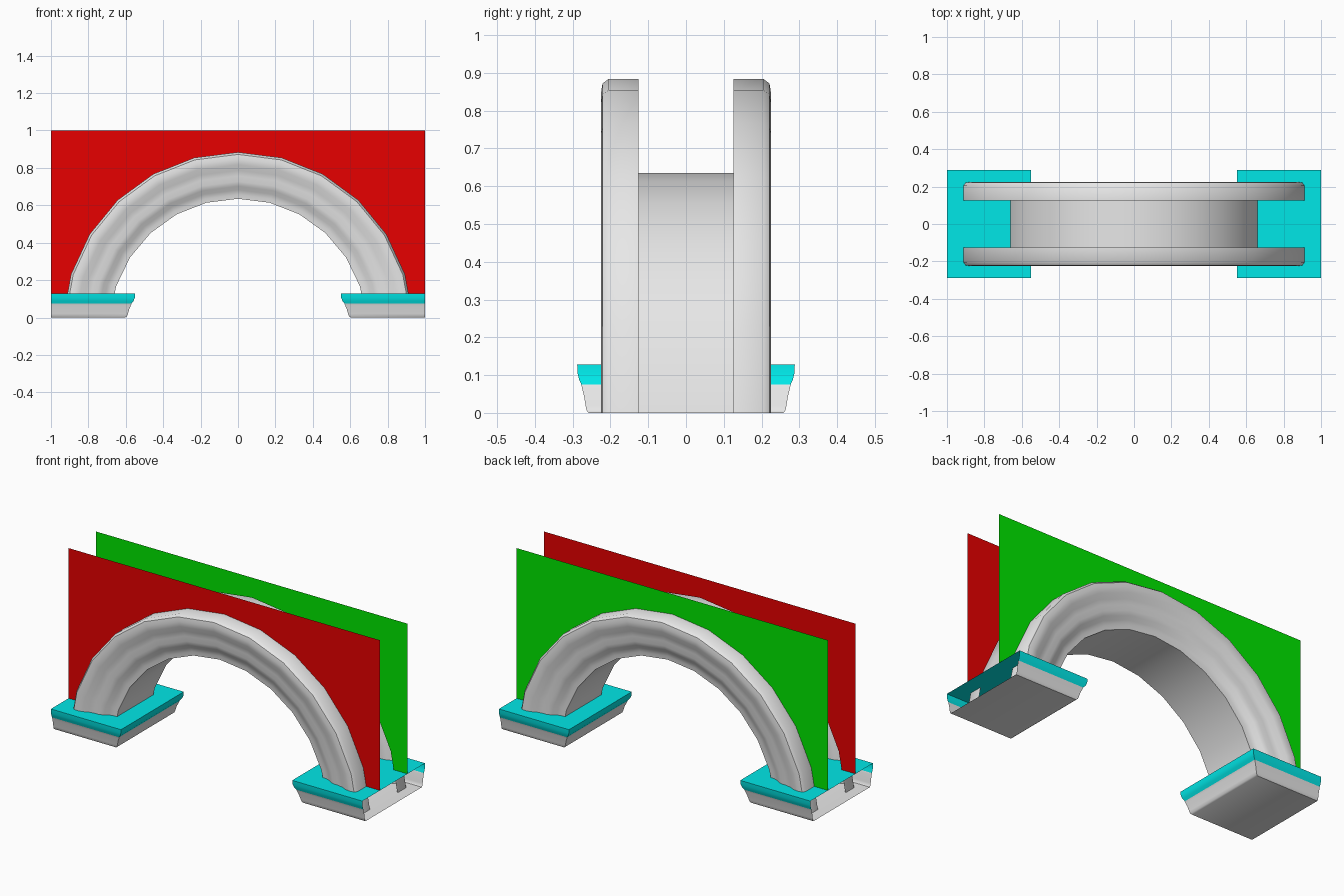
import bpy, bmesh
from math import asin, pi, sin, cos, radians

cube = bpy.data.objects.get("Cube")
if cube:
    bpy.data.objects.remove(cube, do_unlink=True)


def material(name, rgb):
    m = bpy.data.materials.new(name)
    m.use_nodes = True
    colour = (*rgb, 1)
    m.diffuse_color = colour
    bsdf = m.node_tree.nodes["Principled BSDF"]
    bsdf.inputs["Base Color"].default_value = colour
    bsdf.inputs["Roughness"].default_value = 0.7
    return m


grey = material("plaster grey", (0.8, 0.8, 0.8))
red = material("wall red", (0.8, 0, 0))
green = material("wall green", (0, 0.8, 0))
teal = material("trim teal", (0, 0.8, 0.8))

CENTRE = -0.053      # height of the arch centre
OUTER, INNER = 0.937, 0.688
SEGMENTS = 12
WALL_Y = 0.126
FOOT_TOP = 0.128


def arc(radius):
    """Points (x, z) over the arch, from ground to ground."""
    start = asin(-CENTRE / radius)
    step = (pi - 2 * start) / SEGMENTS
    return [(radius * cos(start + i * step), CENTRE + radius * sin(start + i * step))
            for i in range(SEGMENTS + 1)]


def finish(name, bm, mats, smooth=True):
    mesh = bpy.data.meshes.new(name)
    bm.to_mesh(mesh)
    bm.free()
    for m in mats:
        mesh.materials.append(m)
    obj = bpy.data.objects.new(name, mesh)
    bpy.context.collection.objects.link(obj)
    if smooth:
        bpy.ops.object.select_all(action="DESELECT")
        obj.select_set(True)
        bpy.context.view_layer.objects.active = obj
        bpy.ops.object.shade_smooth_by_angle(angle=radians(40))
    return obj


def sweep(name, profile):
    """Sweep a (y, radius) profile over the arch."""
    bm = bmesh.new()
    rows = [[bm.verts.new((x, y, z)) for x, z in arc(r)] for y, r in profile]
    for a, b in zip(rows, rows[1:]):
        for i in range(SEGMENTS):
            bm.faces.new((a[i], a[i + 1], b[i + 1], b[i]))
    finish(name, bm, [grey])


# Arch: soffit and a moulding on each side
sweep("arch_soffit", [(-WALL_Y, INNER), (WALL_Y, INNER)])
moulding = [(WALL_Y, OUTER), (0.205, OUTER), (0.221, 0.925), (0.225, 0.90),
            (0.220, 0.87), (0.206, 0.84), (0.200, 0.81), (0.199, 0.78),
            (0.190, 0.755), (0.175, 0.735), (0.168, 0.71), (0.166, INNER),
            (WALL_Y, INNER)]
sweep("front_moulding", [(-y, r) for y, r in moulding])
sweep("back_moulding", moulding[::-1])


# Walls: flat sheets cut out along the outside of the arch
def wall(name, y, mat):
    pts = arc(OUTER)
    (x0, z0), (x1, z1) = pts[0], pts[1]
    foot_x = x0 + (x1 - x0) * (FOOT_TOP - z0) / (z1 - z0)
    curve = [(foot_x, FOOT_TOP)] + pts[1:-1] + [(-foot_x, FOOT_TOP)]
    bm = bmesh.new()
    top = 1.0
    low = [bm.verts.new((x, y, z)) for x, z in curve]
    # Strips join the curve to the straight border
    border = []
    for i, (x, z) in enumerate(curve):
        if i in (0, SEGMENTS):
            border.append((1 if x > 0 else -1, z))
        elif z < abs(x):
            border.append((1 if x > 0 else -1, z))
        else:
            border.append((x, top))
    high = [bm.verts.new((x, y, z)) for x, z in border]
    for i in range(SEGMENTS):
        loop = [low[i], high[i], high[i + 1], low[i + 1]]
        (ax, az), (bx, bz) = border[i], border[i + 1]
        if abs(ax - bx) > 1e-4 and abs(az - bz) > 1e-4:
            corner = bm.verts.new((1 if ax + bx > 0 else -1, y, top))
            loop.insert(2, corner)
        if y > 0:
            loop.reverse()
        bm.faces.new(loop)
    bm.normal_update()
    finish(name, bm, [mat], smooth=False)


wall("front_wall", -WALL_Y, red)
wall("back_wall", WALL_Y, green)

# Feet: stepped blocks, open at the outer end, with a teal cap
foot_profile = [(0.030, 0), (0.025, 0.006), (0.022, 0.02), (0.018, 0.045),
                (0.013, 0.065), (0.011, 0.075), (0.005, 0.088),
                (0.001, 0.105), (0, FOOT_TOP)]


def foot(name, side):
    bm = bmesh.new()
    rings = []
    for inset, z in foot_profile:
        x, y = 0.55 + 1.75 * inset, 0.288 - inset
        rings.append([bm.verts.new((side * px, py, z))
                      for px, py in ((1, -y), (x, -y), (x, y), (1, y))])
    for a, b in zip(rings, rings[1:]):
        for i in range(3):
            bm.faces.new((a[i], a[i + 1], b[i + 1], b[i]))
    bm.faces.new(rings[0])
    bm.faces.new(rings[-1])
    for f in bm.faces:
        f.material_index = int(f.calc_center_median().z > 0.075)
    bmesh.ops.recalc_face_normals(bm, faces=bm.faces)
    finish(name, bm, [grey, teal])


foot("left_foot", 1)
foot("right_foot", -1)
